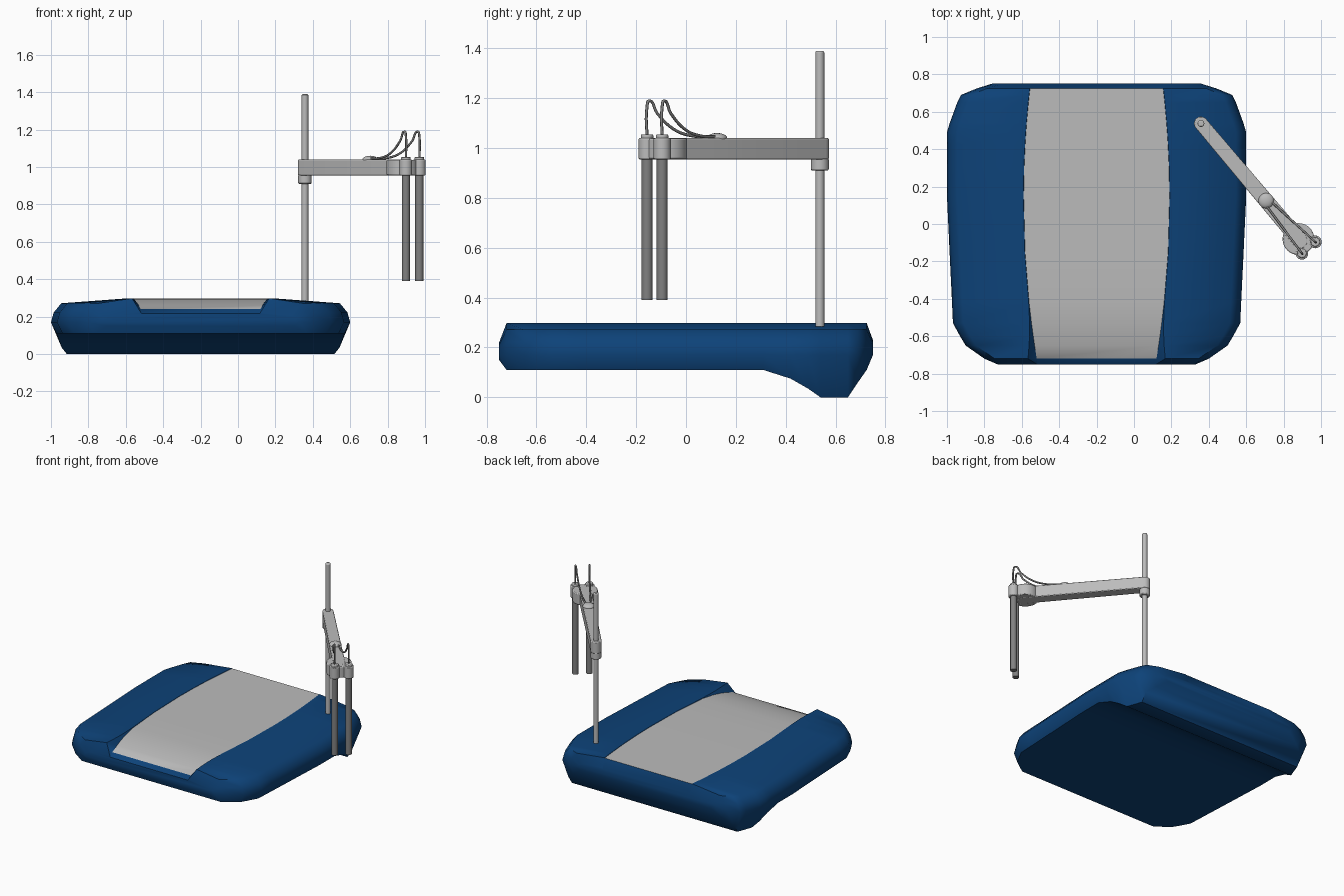
import bpy, bmesh, math
from mathutils import Vector

cube = bpy.data.objects.get("Cube")
if cube:
    bpy.data.objects.remove(cube, do_unlink=True)


def material(name, rgb):
    m = bpy.data.materials.new(name)
    m.use_nodes = True
    m.diffuse_color = (*rgb, 1)
    m.node_tree.nodes["Principled BSDF"].inputs["Base Color"].default_value = (*rgb, 1)
    return m


BLUE = material("deep blue", (0.004, 0.055, 0.19))
GREY = material("light grey", (0.5, 0.5, 0.5))
DARK = material("mid grey", (0.22, 0.22, 0.22))


def smooth(ob, angle=40):
    bpy.ops.object.select_all(action="DESELECT")
    ob.select_set(True)
    bpy.context.view_layer.objects.active = ob
    bpy.ops.object.shade_smooth_by_angle(angle=math.radians(angle))


def add_mesh(name, bm, *mats, angle=40):
    bmesh.ops.recalc_face_normals(bm, faces=bm.faces)
    me = bpy.data.meshes.new(name)
    bm.to_mesh(me)
    bm.free()
    for m in mats:
        me.materials.append(m)
    ob = bpy.data.objects.new(name, me)
    bpy.context.collection.objects.link(ob)
    smooth(ob, angle)
    return ob


def bevel(ob, width, segments=2):
    b = ob.modifiers.new("soft edge", "BEVEL")
    b.width, b.segments = width, segments
    b.limit_method, b.angle_limit = "ANGLE", math.radians(50)


def cylinder(name, xy, r, z0, z1, mat, soft=0, sides=24):
    bm = bmesh.new()
    bmesh.ops.create_cone(bm, cap_ends=True, segments=sides, radius1=r, radius2=r, depth=z1 - z0)
    bmesh.ops.translate(bm, verts=bm.verts, vec=(xy[0], xy[1], (z0 + z1) / 2))
    ob = add_mesh(name, bm, mat)
    if soft:
        bevel(ob, soft)
    return ob


# Cushioned base: cross-sections lofted from front to back
CENTRE = -0.2
STATIONS = [  # y, half width, underside z, top z
    (-0.75, 0.53, 0.15, 0.22), (-0.72, 0.60, 0.11, 0.298), (-0.65, 0.70, 0.11, 0.298),
    (-0.60, 0.73, 0.11, 0.298), (-0.53, 0.768, 0.11, 0.298), (-0.42, 0.773, 0.11, 0.298),
    (-0.15, 0.786, 0.11, 0.298), (0.15, 0.80, 0.11, 0.298), (0.31, 0.80, 0.11, 0.298),
    (0.42, 0.80, 0.075, 0.298), (0.49, 0.80, 0.035, 0.298), (0.54, 0.785, 0, 0.298),
    (0.65, 0.745, 0, 0.298), (0.69, 0.725, 0.06, 0.298), (0.725, 0.64, 0.11, 0.298),
    (0.75, 0.56, 0.17, 0.23)]


def half_section(y, w, b, t):
    side = max(b, 0.11)
    strip = 0.39 - 0.05 * ((y - 0.13) / 0.72) ** 2
    drop = 0.002 + 0.056 * max(0, (-y - 0.38) / 0.34) ** 2
    if y < -0.73:
        drop = 0.004
    inset = 0.03 + 0.04 * max(0, 0.11 - b) / 0.11
    level = lambda f: side + f * (t - side)
    return [(strip, t - drop), (strip + 0.8 * drop, t), (w - 0.055, level(0.86)),
            (w - 0.015, level(0.6)), (w, level(0.32)), (w - inset, b)]


bm = bmesh.new()
rings = []
for y, w, b, t in STATIONS:
    half = half_section(y, w, b, t)
    loop = [(CENTRE + x, y, z) for x, z in half] + [(CENTRE - x, y, z) for x, z in reversed(half)]
    rings.append([bm.verts.new(p) for p in loop])
count = len(rings[0])
for k, (a, c) in enumerate(zip(rings, rings[1:])):
    for i in range(count):
        j = (i + 1) % count
        f = bm.faces.new((a[i], a[j], c[j], c[i]))
        # the walkway strip is the top column between the two end rows
        f.material_index = int(i == count - 1 and 0 < k < len(rings) - 2)
bm.faces.new(rings[0])
bm.faces.new(rings[-1])
add_mesh("base", bm, BLUE, GREY, angle=50)

# Post with a sliding collar
POST = Vector((0.358, 0.537))
cylinder("post", POST, 0.018, 0.28, 1.39, GREY, 0.006)
cylinder("post_collar", POST, 0.036, 0.91, 0.96, GREY, 0.006)

# Swing arm: a slot-shaped slab from the post to the head
ALONG = Vector((0.645, -0.764))
ACROSS = Vector((0.764, 0.645))


def on_arm(t, v=0):
    return POST + ALONG * t + ACROSS * v


ARM_Z = (0.955, 1.04)
bm = bmesh.new()
outline = []
for t, r, start in ((0, 0.037, 90), (0.82, 0.042, 270)):
    for k in range(13):
        a = math.radians(start + 15 * k)
        outline.append(on_arm(t + r * math.cos(a), r * math.sin(a)))
face = bm.faces.new([bm.verts.new((p.x, p.y, ARM_Z[0])) for p in outline])
top = bmesh.ops.extrude_face_region(bm, geom=[face])["geom"]
bmesh.ops.translate(bm, verts=[v for v in top if isinstance(v, bmesh.types.BMVert)],
                    vec=(0, 0, ARM_Z[1] - ARM_Z[0]))
bevel(add_mesh("swing_arm", bm, GREY), 0.005)

# Head hub and cable boss
cylinder("head_hub", on_arm(0.808), 0.085, ARM_Z[0] + 0.001, ARM_Z[1] - 0.001, GREY, 0.006, 32)
bm = bmesh.new()
bmesh.ops.create_uvsphere(bm, u_segments=24, v_segments=12, radius=0.041)
for v in bm.verts:
    v.co.z *= 0.5
p = on_arm(0.54)
bmesh.ops.translate(bm, verts=bm.verts, vec=(p.x, p.y, ARM_Z[1]))
add_mesh("cable_boss", bm, GREY)


def cable(name, start, end):
    cu = bpy.data.curves.new(name, "CURVE")
    cu.dimensions, cu.bevel_depth, cu.bevel_resolution = "3D", 0.006, 2
    cu.resolution_u, cu.use_fill_caps = 5, True
    path = [(0, 1.04), (0, 1.165), (0.03, 1.19), (0.15, 1.14), (0.4, 1.075), (0.65, 1.05), (0.95, 1.046)]
    sp = cu.splines.new("BEZIER")
    sp.bezier_points.add(len(path) - 1)
    for bp, (f, z) in zip(sp.bezier_points, path):
        q = start.lerp(end, f)
        bp.co = (q.x, q.y, z)
        bp.handle_left_type = bp.handle_right_type = "AUTO"
    cu.materials.append(DARK)
    ob = bpy.data.objects.new(name, cu)
    bpy.context.collection.objects.link(ob)


# Twin hanging tubes, each with a clamp, a cap, a nozzle and a cable
for side, s in (("left", 1), ("right", -1)):
    at = on_arm(0.878, 0.012 + 0.047 * s)
    cylinder(side + "_clamp", at, 0.034, ARM_Z[0], ARM_Z[1], GREY, 0.005)
    cylinder(side + "_tube", at, 0.022, 0.39, 0.97, DARK)
    cylinder(side + "_cap", at, 0.025, 1.03, 1.055, GREY, 0.005)
    cable(side + "_cable", at, on_arm(0.54, 0.015 * s))
